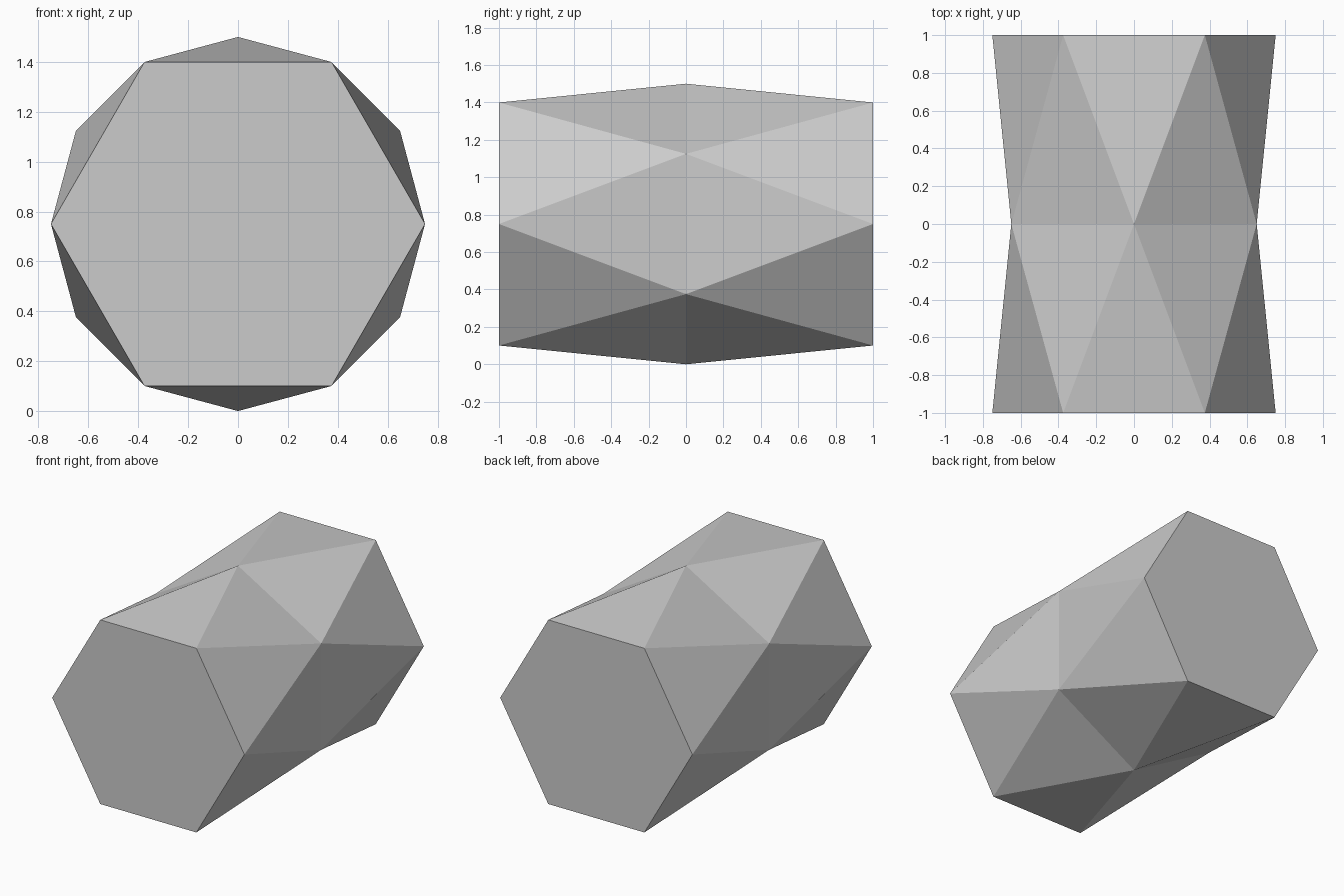
import bpy
import bmesh
from math import cos, sin, pi

default_cube = bpy.data.objects.get("Cube")
if default_cube:
    bpy.data.objects.remove(default_cube, do_unlink=True)

RADIUS, HALF_LENGTH, SIDES = 0.75, 1.0, 6

# Single plain grey
grey = bpy.data.materials.new("plain_grey")
grey.use_nodes = True
colour = (0.6, 0.6, 0.6, 1)
grey.diffuse_color = colour
grey.node_tree.nodes["Principled BSDF"].inputs["Base Color"].default_value = colour

bm = bmesh.new()


def ring(y, turn):
    """Hexagon of vertices around the y axis, turned by a fraction of a side."""
    angles = [(i + turn) * 2 * pi / SIDES for i in range(SIDES)]
    return [bm.verts.new((RADIUS * cos(a), y, RADIUS + RADIUS * sin(a))) for a in angles]


# Hexagonal ends, with the waist ring turned half a side
front = ring(-HALF_LENGTH, 0)
waist = ring(0, 0.5)
back = ring(HALF_LENGTH, 0)

# Triangle bands between each end and the waist, plus flat end caps
for end in (front, back):
    bm.faces.new(end)
    for i in range(SIDES):
        j = (i + 1) % SIDES
        bm.faces.new((end[i], end[j], waist[i]))
        bm.faces.new((waist[i], end[j], waist[j]))

bmesh.ops.recalc_face_normals(bm, faces=bm.faces)
mesh = bpy.data.meshes.new("twisted_hexagonal_prism")
bm.to_mesh(mesh)
bm.free()
mesh.materials.append(grey)
prism = bpy.data.objects.new("twisted_hexagonal_prism", mesh)
bpy.context.collection.objects.link(prism)
